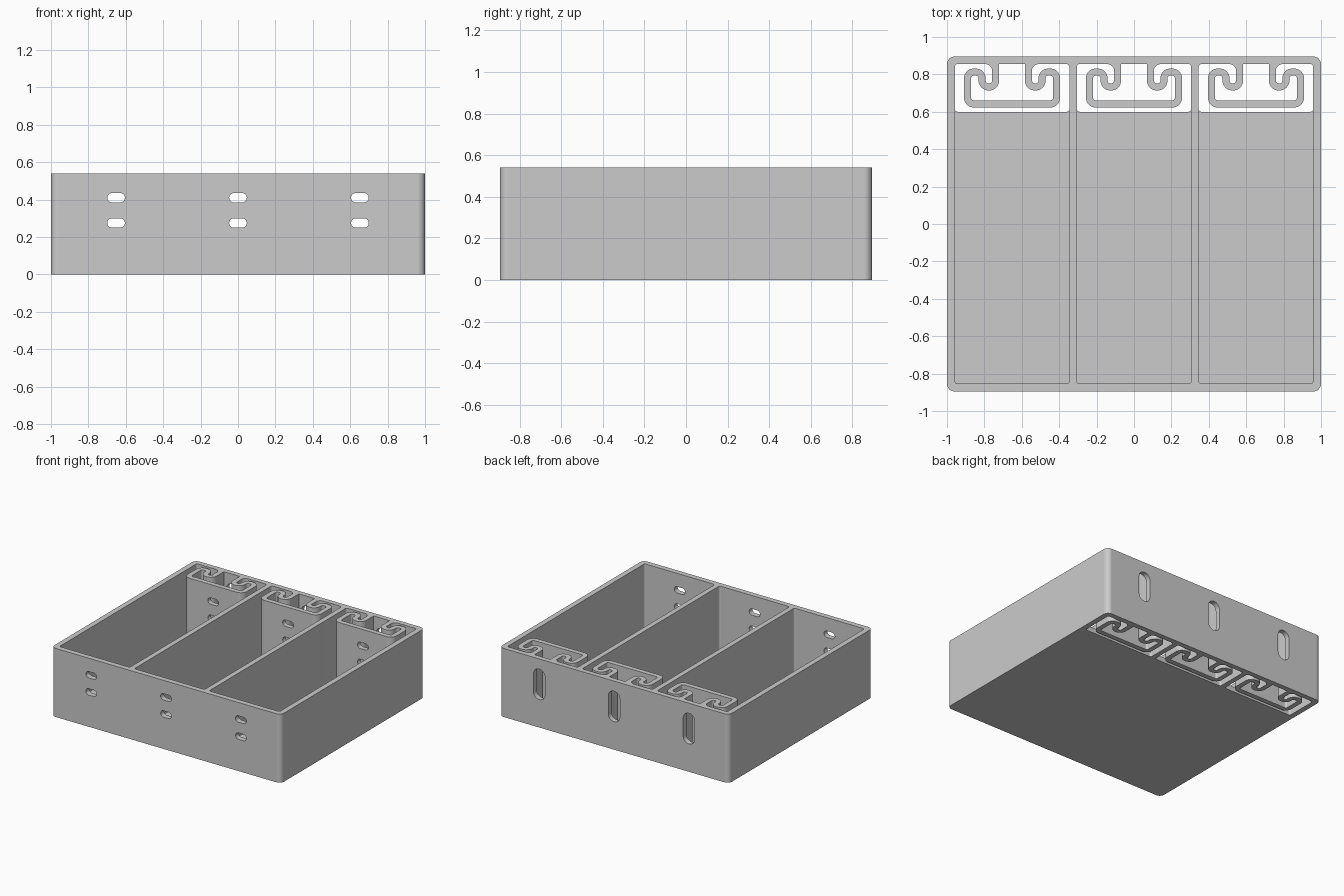
import bpy
import bmesh
from math import tan, pi
from mathutils import Vector

cube = bpy.data.objects.get("Cube")
if cube:
    bpy.data.objects.remove(cube, do_unlink=True)

HEIGHT, FLOOR = 0.54, 0.04
PITCH, POCKET_W = 0.652, 0.612      # compartment spacing and clear width
FRONT, BACK = -0.853, 0.855         # inner faces of the front and back walls
SHELF = 0.60                        # back edge of the floor

grey = bpy.data.materials.new("light grey plastic")
grey.use_nodes = True
grey.diffuse_color = (0.6, 0.6, 0.6, 1)
grey.node_tree.nodes["Principled BSDF"].inputs["Base Color"].default_value = (0.6, 0.6, 0.6, 1)


def rounded(points, radius, closed=True, steps=8):
    """Round the corners of a 2D path."""
    pts = [Vector(p) for p in points]
    out = []
    for i, p in enumerate(pts):
        if not closed and i in (0, len(pts) - 1):
            out.append(p)
            continue
        a = (pts[i - 1] - p).normalized()
        b = (pts[(i + 1) % len(pts)] - p).normalized()
        reach = radius / tan(a.angle(b) / 2)
        centre = p + (a + b).normalized() * (reach ** 2 + radius ** 2) ** 0.5
        start = (p + a * reach - centre).normalized()
        end = (p + b * reach - centre).normalized()
        out += [centre + start.slerp(end, k / steps) * radius for k in range(steps + 1)]
    return out


def rectangle(x0, x1, y0, y1, radius):
    return rounded([(x0, y0), (x1, y0), (x1, y1), (x0, y1)], radius)


def ribbon(path, width):
    """Outline of a strip of even width that follows an open path."""
    left, right = [], []
    for i, p in enumerate(path):
        d = (path[min(i + 1, len(path) - 1)] - path[max(i - 1, 0)]).normalized()
        n = Vector((-d.y, d.x)) * width / 2
        left.append(p + n)
        right.append(p - n)
    return left + right[::-1]


def prism(name, outline, lo, hi, axis="z"):
    """Extrude an outline along z, or an x-z outline along y."""
    place = (lambda p: (p[0], p[1], lo)) if axis == "z" else (lambda p: (p[0], lo, p[1]))
    bm = bmesh.new()
    face = bm.faces.new([bm.verts.new(place(p)) for p in outline])
    top = bmesh.ops.extrude_face_region(bm, geom=[face])["geom"]
    move = Vector((0, 0, hi - lo)) if axis == "z" else Vector((0, hi - lo, 0))
    bmesh.ops.translate(bm, vec=move, verts=[g for g in top if isinstance(g, bmesh.types.BMVert)])
    bmesh.ops.recalc_face_normals(bm, faces=bm.faces)
    mesh = bpy.data.meshes.new(name)
    bm.to_mesh(mesh)
    bm.free()
    mesh.materials.append(grey)
    obj = bpy.data.objects.new(name, mesh)
    bpy.context.collection.objects.link(obj)
    return obj


def activate(obj):
    bpy.ops.object.select_all(action="DESELECT")
    obj.select_set(True)
    bpy.context.view_layer.objects.active = obj


def cut(obj, cutters):
    activate(obj)
    for cutter in cutters:
        mod = obj.modifiers.new("cut", "BOOLEAN")
        mod.operation, mod.solver, mod.object = "DIFFERENCE", "EXACT", cutter
        bpy.ops.object.modifier_apply(modifier=mod.name)
        bpy.data.objects.remove(cutter, do_unlink=True)


def finish(obj):
    activate(obj)
    bpy.ops.object.shade_smooth_by_angle(angle=pi / 6)
    mod = obj.modifiers.new("flat faces", "WEIGHTED_NORMAL")
    mod.keep_sharp = True


def screw_slots(x):
    return [prism("slot_cutter", rectangle(x - 0.047, x + 0.047, z - 0.025, z + 0.025, 0.0245),
                  -1, 0.7, "y") for z in (0.275, 0.41)]


# Tray body: outer block, pockets, open strip at the back, slots
tray = prism("tray", rectangle(-1, 1, -0.895, 0.895, 0.04), 0, HEIGHT)
for i in (-1, 0, 1):
    x = i * PITCH
    x0, x1 = x - POCKET_W / 2, x + POCKET_W / 2
    cut(tray, [
        prism("pocket_cutter", rectangle(x0, x1, FRONT, SHELF + 0.02, 0.015), FLOOR, 1),
        prism("strip_cutter", rectangle(x0, x1, SHELF, BACK, 0.015), -0.1, 1),
        prism("back_slot_cutter", rectangle(x - 0.05, x + 0.05, 0.22, 0.46, 0.049), 0.8, 1, "y"),
    ] + screw_slots(x))
finish(tray)

# Spring clips: a slotted plate held by two curled arms on the back wall
half = [(-0.088, BACK + 0.003), (-0.088, 0.733), (-0.16, 0.733),
        (-0.16, 0.812), (-0.238, 0.812), (-0.238, 0.642)]
curl = half + [(-x, y) for x, y in reversed(half)]
for i, side in ((-1, "right"), (0, "middle"), (1, "left")):
    x = i * PITCH
    path = [p + Vector((x, 0)) for p in rounded(curl, 0.0335, closed=False)]
    clip = prism(side + "_spring_clip", ribbon(path, 0.038), 0, HEIGHT)
    cut(clip, screw_slots(x))
    finish(clip)
    # Concave fillets where the arms meet the wall
    for s in (-1, 1):
        arc = rounded([(0.105, 0.812), (0.105, BACK), (0.15, BACK)], 0.04, closed=False)
        outline = [(x + s * p.x, p.y) for p in arc] + [(x + s * 0.15, BACK + 0.003),
                                                       (x + s * 0.105, BACK + 0.003)]
        finish(prism(side + "_clip_fillet", outline, 0, HEIGHT))
